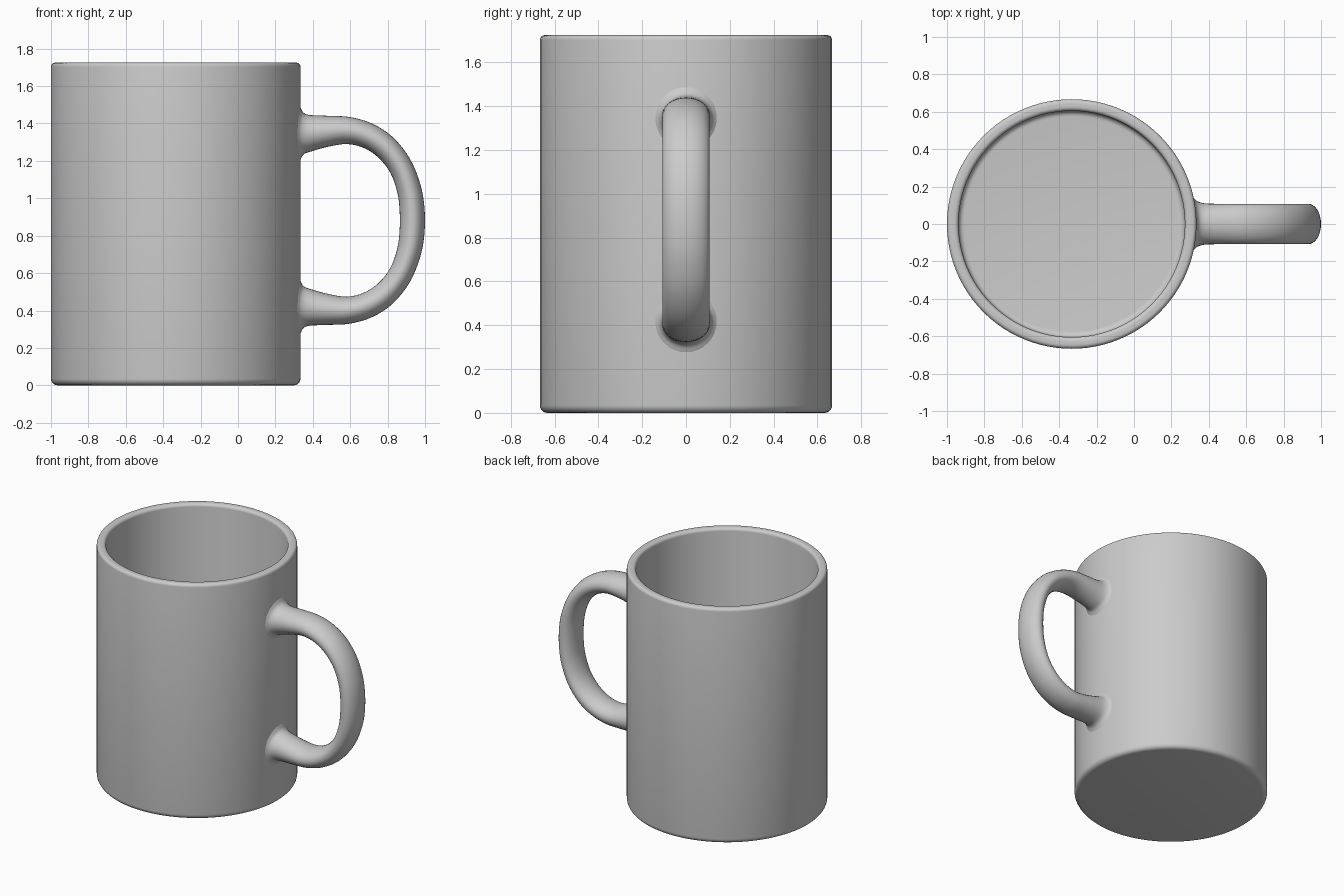
import bpy, bmesh, math

if "Cube" in bpy.data.objects:
    bpy.data.objects.remove(bpy.data.objects["Cube"])

CX, R = -0.333, 0.667      # body axis and outer radius
MID = 0.882                # height the handle is mirrored about


def finish(name, bm, angle):
    bmesh.ops.recalc_face_normals(bm, faces=bm.faces)
    mesh = bpy.data.meshes.new(name)
    bm.to_mesh(mesh)
    bm.free()
    obj = bpy.data.objects.new(name, mesh)
    bpy.context.collection.objects.link(obj)
    bpy.ops.object.select_all(action='DESELECT')
    obj.select_set(True)
    bpy.context.view_layer.objects.active = obj
    bpy.ops.object.shade_smooth_by_angle(angle=math.radians(angle))
    return obj


def fillet(cx, cz, r, start, end, n=5):
    """Arc points in the (radius, height) plane."""
    angles = [math.radians(start + (end - start) * i / n) for i in range(n + 1)]
    return [(cx + r * math.cos(a), cz + r * math.sin(a)) for a in angles]


def catmull(points, steps):
    out = []
    for i in range(len(points) - 1):
        p = [points[max(0, min(len(points) - 1, i + k))] for k in (-1, 0, 1, 2)]
        for s in range(steps):
            t = s / steps
            out.append(tuple(0.5 * (2 * b + (c - a) * t + (2 * a - 5 * b + 4 * c - d) * t * t
                                    + (3 * b - a - 3 * c + d) * t ** 3)
                             for a, b, c, d in zip(*p)))
    return out + [points[-1]]


# Cup body: one closed wall profile spun round the axis
profile = [(0, 0)]
profile += fillet(R - 0.035, 0.035, 0.035, -90, 0)       # foot edge
profile += fillet(R - 0.022, 1.703, 0.022, 0, 90)        # outer lip
profile += fillet(0.627, 1.703, 0.022, 90, 180)          # inner lip
profile += fillet(0.575, 0.10, 0.03, 0, -90)             # floor corner
profile += [(0, 0.07)]
bm = bmesh.new()
verts = [bm.verts.new((CX + r, 0, z)) for r, z in profile]
edges = [bm.edges.new(pair) for pair in zip(verts, verts[1:])]
bmesh.ops.spin(bm, geom=verts + edges, cent=(CX, 0, 0), axis=(0, 0, 1),
               angle=math.tau, steps=96, use_duplicate=False)
bmesh.ops.remove_doubles(bm, verts=bm.verts, dist=1e-5)
finish("cup_body", bm, 40)

# Handle: upper half sections (outer x, outer z, inner x, inner z, half width)
upper = [
    (0.318, 1.520, 0.318, 1.180, 0.160),
    (0.334, 1.487, 0.334, 1.205, 0.140),
    (0.350, 1.458, 0.350, 1.234, 0.122),
    (0.385, 1.445, 0.390, 1.250, 0.110),
    (0.480, 1.441, 0.480, 1.275, 0.108),
    (0.600, 1.434, 0.580, 1.290, 0.108),
    (0.720, 1.398, 0.670, 1.270, 0.108),
    (0.830, 1.325, 0.750, 1.218, 0.108),
    (0.920, 1.210, 0.815, 1.135, 0.108),
    (0.975, 1.075, 0.852, 1.030, 0.108),
    (0.997, 0.950, 0.864, 0.935, 0.108),
]
lower = [(a, 2 * MID - b, c, 2 * MID - d, w) for a, b, c, d, w in reversed(upper)]
SIDES = 32
bm = bmesh.new()
rings = []
for ox, oz, ix, iz, w in catmull(upper + lower, 4):
    ring = []
    for k in range(SIDES):
        a = math.tau * k / SIDES
        c, y = math.cos(a), w * math.sin(a)
        x = (ox + ix) / 2 + (ox - ix) / 2 * c
        z = (oz + iz) / 2 + (oz - iz) / 2 * c
        # near the body, wrap the root to the round wall
        wrap = max(0, min(1, (0.45 - x) / 0.1))
        x -= wrap * (R - math.sqrt(R * R - y * y))
        ring.append(bm.verts.new((x, y, z)))
    rings.append(ring)
for r0, r1 in zip(rings, rings[1:]):
    for k in range(SIDES):
        j = (k + 1) % SIDES
        bm.faces.new((r0[k], r0[j], r1[j], r1[k]))
bm.faces.new(rings[0])
bm.faces.new(rings[-1])
finish("handle", bm, 60)
